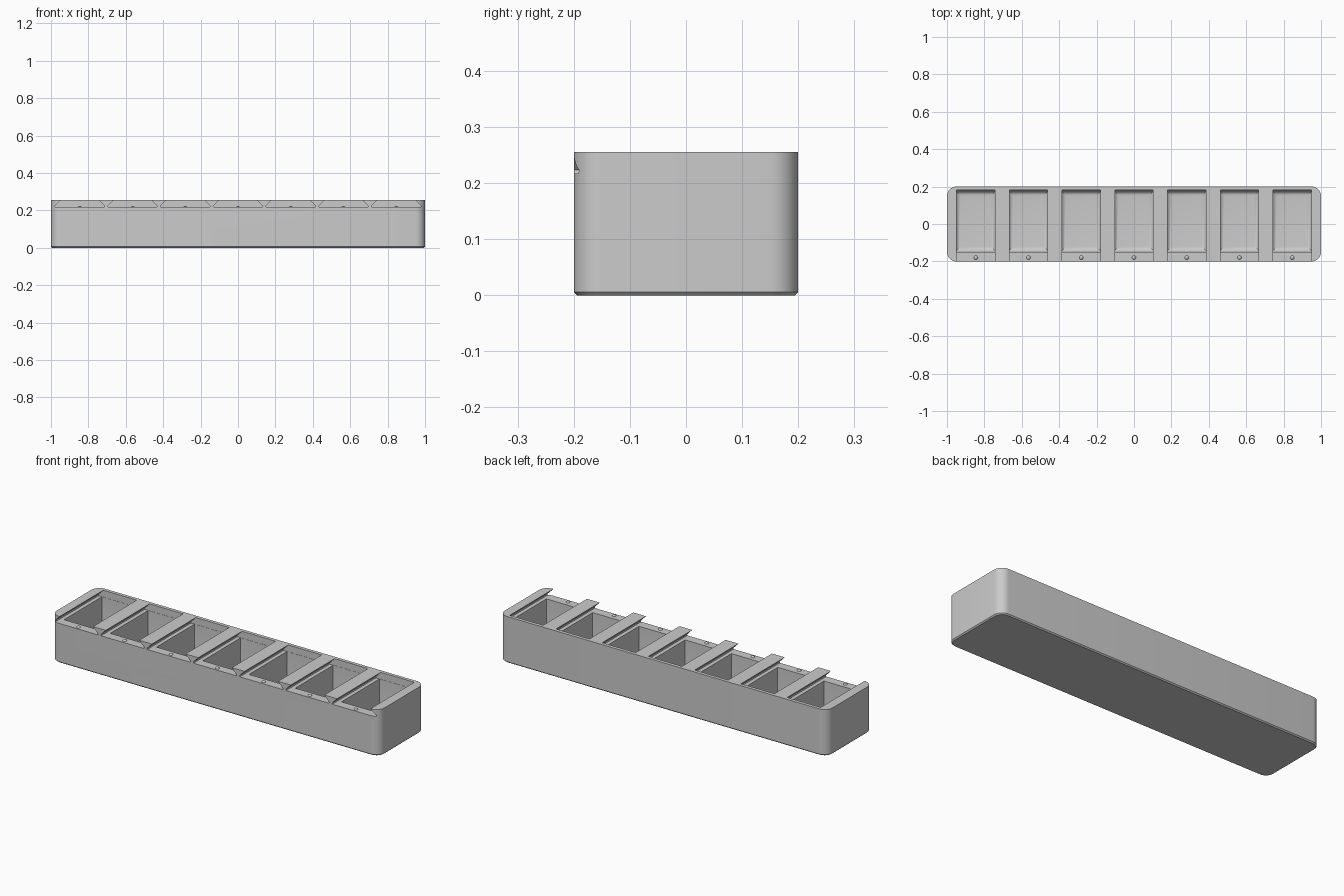
import bpy, bmesh, math
from mathutils import Matrix

cube = bpy.data.objects.get("Cube")
if cube:
    bpy.data.objects.remove(cube, do_unlink=True)

LENGTH, DEPTH, HEIGHT = 2.0, 0.4, 0.255
COUNT, PITCH = 7, 0.282
LEDGE = 0.217
centres = [(i - (COUNT - 1) / 2) * PITCH for i in range(COUNT)]

grey = bpy.data.materials.new("light grey plastic")
grey.use_nodes = True
colour = (0.6, 0.6, 0.6, 1)
grey.diffuse_color = colour
grey.node_tree.nodes["Principled BSDF"].inputs["Base Color"].default_value = colour


def make_object(name, bm):
    bmesh.ops.recalc_face_normals(bm, faces=bm.faces)
    mesh = bpy.data.meshes.new(name)
    bm.to_mesh(mesh)
    bm.free()
    mesh.materials.append(grey)
    obj = bpy.data.objects.new(name, mesh)
    bpy.context.collection.objects.link(obj)
    return obj


def add_box(bm, x0, x1, y0, y1, z0, z1):
    mat = Matrix.Translation(((x0 + x1) / 2, (y0 + y1) / 2, (z0 + z1) / 2))
    mat = mat @ Matrix.Diagonal((x1 - x0, y1 - y0, z1 - z0, 1))
    return bmesh.ops.create_cube(bm, size=1, matrix=mat)["verts"]


def edges_of(verts):
    return list({e for v in verts for e in v.link_edges})


def add_prism(bm, profile, y0, y1):
    face = bm.faces.new([bm.verts.new((x, y0, z)) for x, z in profile])
    out = bmesh.ops.extrude_face_region(bm, geom=[face])["geom"]
    moved = [g for g in out if isinstance(g, bmesh.types.BMVert)]
    bmesh.ops.translate(bm, verts=moved, vec=(0, y1 - y0, 0))


# Tray body: rounded upright corners, small chamfer round the base
bm = bmesh.new()
verts = add_box(bm, -LENGTH / 2, LENGTH / 2, -DEPTH / 2, DEPTH / 2, 0, HEIGHT)
upright = [e for e in edges_of(verts)
           if abs(e.verts[0].co.z - e.verts[1].co.z) > 0.1]
bmesh.ops.bevel(bm, geom=upright, offset=0.05, segments=10, profile=0.5,
                affect='EDGES')
base = [e for e in bm.edges if all(v.co.z < 0.001 for v in e.verts)]
bmesh.ops.bevel(bm, geom=base, offset=0.006, segments=1, affect='EDGES')
tray = make_object("tray_body", bm)

# Compartment cutters: deep pockets with filleted floors
bm = bmesh.new()
for x in centres:
    add_box(bm, x - 0.11, x + 0.11, -0.15, 0.18, 0.02, 0.235)
floor = [e for e in bm.edges if all(v.co.z < 0.03 for v in e.verts)]
bmesh.ops.bevel(bm, geom=floor, offset=0.03, segments=6, profile=0.5,
                affect='EDGES')
pockets = make_object("compartment_cutter", bm)

# Dovetail cutters: lid slots open at the front
bm = bmesh.new()
for x in centres:
    half = [(0.131, LEDGE), (0.133, LEDGE + 0.006), (0.102, HEIGHT),
            (0.102, HEIGHT + 0.05)]
    profile = [(x + w, z) for w, z in half]
    profile += [(x - w, z) for w, z in reversed(half)]
    add_prism(bm, profile, -0.25, 0.181)
slots = make_object("lid_slot_cutter", bm)

for cutter in (pockets, slots):
    cutter.hide_render = True
    mod = tray.modifiers.new("cut", 'BOOLEAN')
    mod.operation = 'DIFFERENCE'
    mod.solver = 'EXACT'
    mod.object = cutter

bpy.ops.object.select_all(action='DESELECT')
bpy.context.view_layer.objects.active = tray
tray.select_set(True)
for mod in list(tray.modifiers):
    bpy.ops.object.modifier_apply(modifier=mod.name)
for cutter in (pockets, slots):
    bpy.data.objects.remove(cutter, do_unlink=True)

# Catch bumps on the front ledge of every slot
bm = bmesh.new()
for x in centres:
    bmesh.ops.create_uvsphere(bm, u_segments=16, v_segments=8, radius=0.012,
                              matrix=Matrix.Translation((x, -0.18, LEDGE - 0.005)))
bumps = make_object("catch_bumps", bm)

bumps.select_set(True)
bpy.ops.object.shade_smooth_by_angle(angle=math.radians(30))
